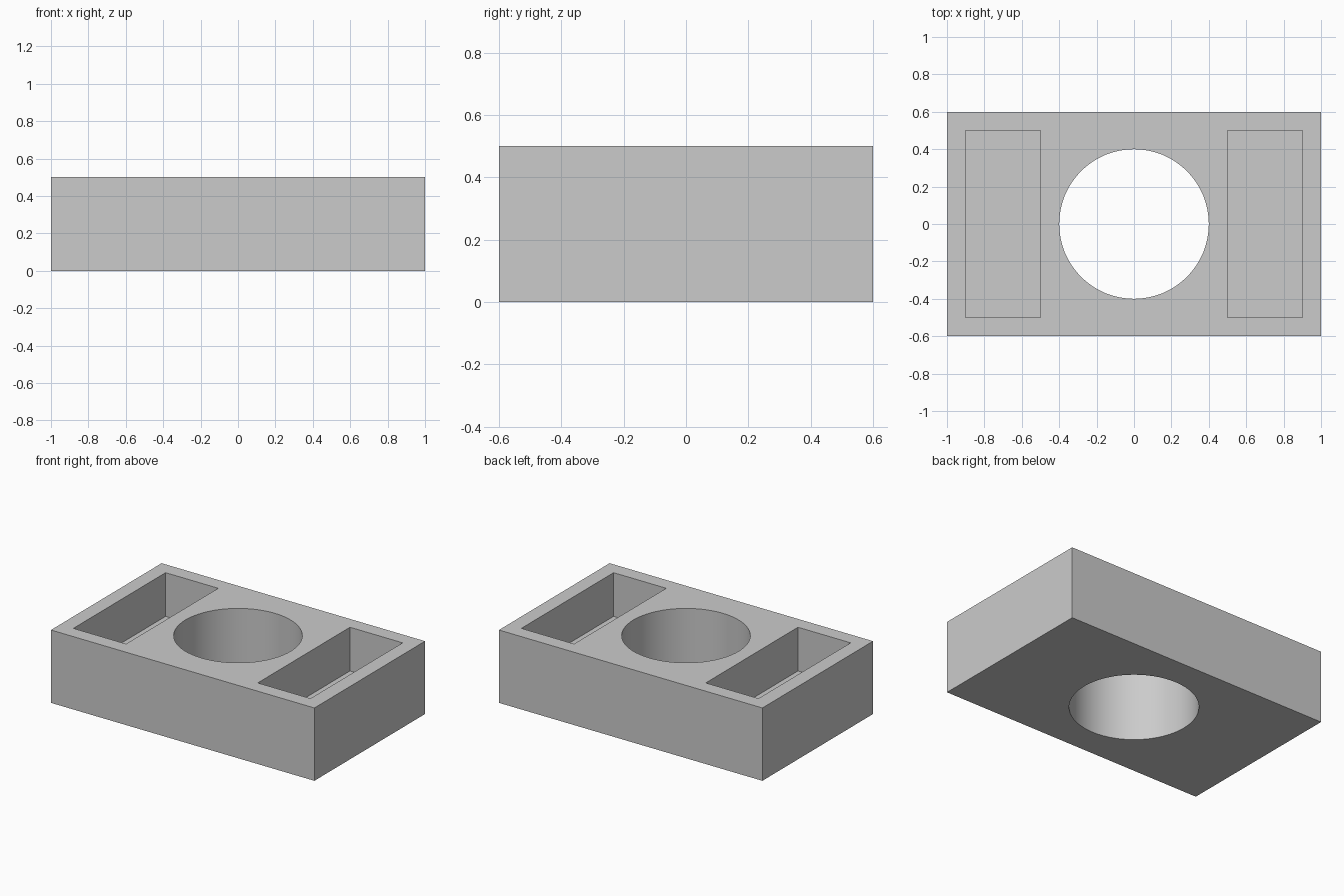
import bpy
import math

default = bpy.data.objects.get("Cube")
if default:
    bpy.data.objects.remove(default, do_unlink=True)

LENGTH, WIDTH, HEIGHT = 2.0, 1.2, 0.5
FLOOR = 0.2  # height of the pocket floors


def material(name, rgb):
    mat = bpy.data.materials.new(name)
    mat.use_nodes = True
    mat.diffuse_color = (*rgb, 1)
    mat.node_tree.nodes["Principled BSDF"].inputs["Base Color"].default_value = (*rgb, 1)
    return mat


def box(name, center, size):
    bpy.ops.mesh.primitive_cube_add(size=1, location=center)
    obj = bpy.context.object
    obj.name = name
    obj.scale = size
    bpy.ops.object.transform_apply(location=False, rotation=False, scale=True)
    return obj


def cut(target, cutter):
    mod = target.modifiers.new(cutter.name, "BOOLEAN")
    mod.operation = "DIFFERENCE"
    mod.solver = "EXACT"
    mod.object = cutter
    bpy.context.view_layer.objects.active = target
    bpy.ops.object.modifier_apply(modifier=mod.name)
    bpy.data.objects.remove(cutter, do_unlink=True)


# Solid block
block = box("block", (0, 0, HEIGHT / 2), (LENGTH, WIDTH, HEIGHT))
block.data.materials.append(material("light grey", (0.6, 0.6, 0.6)))

# Round hole through the middle
bpy.ops.mesh.primitive_cylinder_add(vertices=64, radius=0.4, depth=1, location=(0, 0, HEIGHT / 2))
hole = bpy.context.object
hole.name = "hole_cutter"
cut(block, hole)

# Rectangular pocket at each end, open at the top
for side in (-1, 1):
    cut(block, box("pocket_cutter", (side * 0.7, 0, FLOOR + 0.5), (0.4, 1, 1)))

# Smooth bore, sharp edges elsewhere
bpy.ops.object.select_all(action="DESELECT")
block.select_set(True)
bpy.context.view_layer.objects.active = block
bpy.ops.object.shade_smooth_by_angle(angle=math.radians(30))
